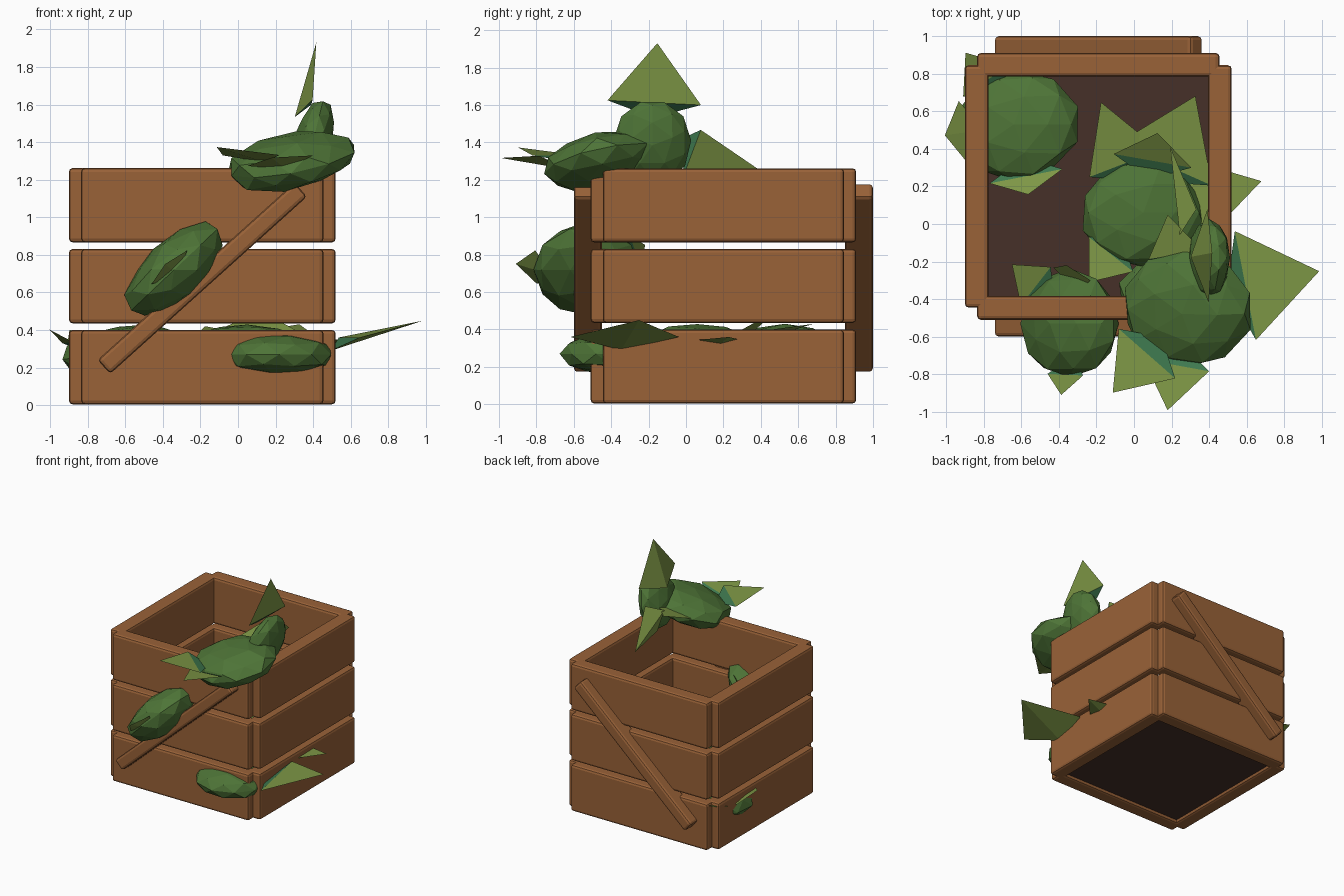
import bpy, bmesh, random
from math import radians, sin, cos
from mathutils import Vector, Matrix

if "Cube" in bpy.data.objects:
    bpy.data.objects.remove(bpy.data.objects["Cube"])

random.seed(4)


def mat(name, rgb):
    m = bpy.data.materials.new(name)
    m.diffuse_color = (*rgb, 1)
    m.use_nodes = True
    m.node_tree.nodes["Principled BSDF"].inputs["Base Color"].default_value = m.diffuse_color
    return m


WOOD = mat("brown wood", (0.32, 0.122, 0.039))
FLOOR = mat("dark wood", (0.061, 0.029, 0.021))
BODY = mat("deep green", (0.076, 0.175, 0.038))
LEAF = mat("light green", (0.205, 0.305, 0.06))
STEM = mat("teal green", (0.048, 0.19, 0.078))


def finish(bm, name, mats):
    bmesh.ops.recalc_face_normals(bm, faces=bm.faces[:])
    me = bpy.data.meshes.new(name)
    bm.to_mesh(me)
    bm.free()
    for m in mats:
        me.materials.append(m)
    ob = bpy.data.objects.new(name, me)
    bpy.context.collection.objects.link(ob)


def box(name, loc, size, m, bevel=0.02, tilt=0):
    bm = bmesh.new()
    bmesh.ops.create_cube(bm, size=1, matrix=Matrix.Diagonal((*size, 1)))
    if bevel:
        bmesh.ops.bevel(bm, geom=bm.edges[:], offset=bevel, segments=2,
                        profile=0.5, affect='EDGES')
    bm.transform(Matrix.Translation(loc) @ Matrix.Rotation(-tilt, 4, 'Y'))
    finish(bm, name, [m])


# crate: three rings of four planks, diagonal braces, floor
CX, CY = -0.19, 0.2
LONG, THIN, TALL = 1.29, 0.126, 0.396
for s, fb, lr in ((-1, "front", "left"), (1, "back", "right")):
    for i in range(3):
        z = 0.202 + 0.431 * i
        box(f"{fb}_plank_{i}", (CX, CY + s * 0.647, z), (LONG, THIN, TALL), WOOD)
        box(f"{lr}_plank_{i}", (CX + s * 0.647, CY, z), (THIN, LONG, TALL), WOOD)
    box(f"{fb}_brace", (CX, CY + s * 0.725, 0.675), (1.41, 0.15, 0.1), WOOD,
        tilt=radians(42))
box("crate_floor", (CX, CY, 0.055), (1.2, 1.2, 0.05), FLOOR, bevel=0)


# vegetable: flattened faceted ball in a frame whose z axis is the normal
def plant(name, center, radius, thick, normal, leaves):
    n = Vector(normal).normalized()
    y = n.cross(Vector((1, 0, 0)) if abs(n.x) < 0.9 else Vector((0, 0, 1))).normalized()
    frame = Matrix.Translation(center) @ Matrix((y.cross(n), y, n)).transposed().to_4x4()
    bm = bmesh.new()
    bmesh.ops.create_icosphere(bm, subdivisions=2, radius=1)
    for v in bm.verts:
        v.co *= random.uniform(0.96, 1.05)
    bm.transform(frame @ Matrix.Diagonal((radius, radius * 0.9, thick, 1)))
    finish(bm, f"{name}_head", [BODY])
    for i, spec in enumerate(leaves):
        leaf(f"{name}_leaf_{i}", frame, radius, *spec)


# leaf: three-cornered wedge growing out of the rim, teal on its root face
def leaf(name, frame, radius, angle, reach, lift, width):
    a = radians(angle)
    out, side = Vector((cos(a), sin(a), 0)), Vector((-sin(a), cos(a), 0))
    up = Vector((0, 0, 1))
    root = out * max(radius * 0.85, reach - 0.4) + up * lift * 0.5
    bm = bmesh.new()
    l, r, t, m = (bm.verts.new(p) for p in
                  (root + side * width / 2, root - side * width / 2,
                   out * reach + up * lift, root - out * 0.1 - up * 0.07))
    for f in ((l, r, t), (l, m, t), (r, m, t)):
        bm.faces.new(f)
    bm.faces.new((l, r, m)).material_index = 1
    bm.transform(frame)
    finish(bm, name, [LEAF, STEM])


# leaves are (angle round the rim, reach, lift, width)
plant("back_left", (-0.62, 0.53, 0.29), 0.33, 0.13, (-0.15, 0, 1),
      [(124, 0.46, 0.15, 0.3), (189, 0.37, 0.17, 0.34), (-79, 0.38, 0.1, 0.4)])
plant("middle", (0.05, 0.06, 0.3), 0.33, 0.13, (0, 0, 1),
      [(15, 0.65, 0.06, 0.45), (66, 0.68, 0.13, 0.55), (111, 0.63, 0.12, 0.4),
       (80, 0.43, 0.2, 0.42), (-128, 0.47, 0.1, 0.3)])
plant("lower_front", (0.22, -0.4, 0.27), 0.3, 0.115, (0, 0, 1),
      [(11, 0.78, 0.18, 0.59)])
plant("leaning_front", (-0.34, -0.53, 0.72), 0.32, 0.155, (-0.68, 0, 0.72),
      [(-92, 0.38, 0.055, 0.26), (133, 0.43, 0.14, 0.3), (76, 0.32, 0.11, 0.28)])
plant("top_front", (0.28, -0.45, 1.3), 0.35, 0.14, (-0.2, -0.22, 1),
      [(-130, 0.55, 0.24, 0.4), (-98, 0.53, 0.15, 0.36), (101, 0.52, 0.02, 0.3)])
plant("top_upright", (0.4, -0.18, 1.41), 0.23, 0.1, (1, 0, -0.25),
      [(-3, 0.51, -0.11, 0.5), (-110, 0.63, -0.16, 0.25)])
